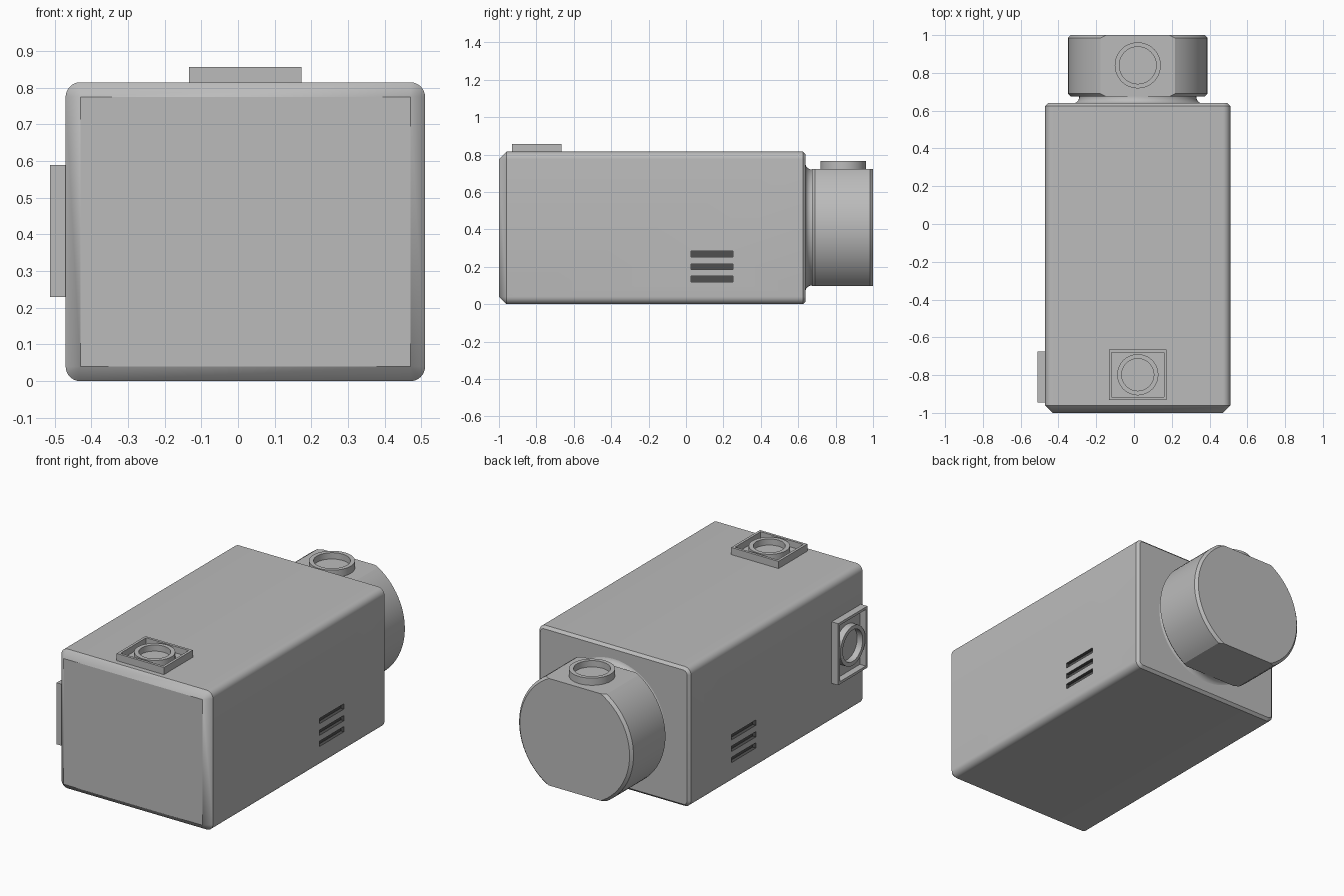
import bpy, bmesh, math
from mathutils import Matrix, Vector

cube = bpy.data.objects.get("Cube")
if cube:
    bpy.data.objects.remove(cube, do_unlink=True)


def material(name, value):
    m = bpy.data.materials.new(name)
    m.use_nodes = True
    colour = (value, value, value, 1)
    m.diffuse_color = colour
    m.node_tree.nodes["Principled BSDF"].inputs["Base Color"].default_value = colour
    return m


GREY = material("housing grey", 0.5)
DARK = material("vent dark grey", 0.08)

# Directions in which a loft can grow from its base point
UP = Matrix.Identity(4)
BACK = Matrix.Rotation(-math.pi / 2, 4, 'X')
SIDE = Matrix.Rotation(-math.pi / 2, 4, 'Y')


def outline(hu, hv, r, n):
    """Rounded rectangle; a circle when r equals both half sizes."""
    pts = []
    for q, (su, sv) in enumerate([(1, 1), (-1, 1), (-1, -1), (1, -1)]):
        for i in range(n + 1):
            a = (q + i / n) * math.pi / 2
            pts.append((su * (hu - r) + r * math.cos(a), sv * (hv - r) + r * math.sin(a)))
    return pts


def loft(name, sections, base, direction, n=12, flat=None):
    """Skin outlines (height, half u, half v, radius) and cap both ends."""
    bm = bmesh.new()
    rings = []
    for h, hu, hv, r in sections:
        rings.append([bm.verts.new((u, v, h)) for u, v in outline(hu, hv, r, n)])
    for a, b in zip(rings, rings[1:]):
        for i in range(len(a)):
            j = (i + 1) % len(a)
            bm.faces.new((a[i], a[j], b[j], b[i]))
    bm.faces.new(rings[0])
    bm.faces.new(rings[-1])
    bmesh.ops.remove_doubles(bm, verts=bm.verts, dist=1e-5)
    # Optional flats sliced off two opposite sides
    if flat:
        for s in (1, -1):
            geom = bm.verts[:] + bm.edges[:] + bm.faces[:]
            bmesh.ops.bisect_plane(bm, geom=geom, plane_co=(0, s * flat, 0),
                                   plane_no=(0, s, 0), clear_outer=True)
            bmesh.ops.holes_fill(bm, edges=[e for e in bm.edges if e.is_boundary])
    bmesh.ops.recalc_face_normals(bm, faces=bm.faces)
    bm.transform(Matrix.Translation(Vector(base)) @ direction)
    mesh = bpy.data.meshes.new(name)
    bm.to_mesh(mesh)
    bm.free()
    mesh.materials.append(GREY)
    ob = bpy.data.objects.new(name, mesh)
    bpy.context.collection.objects.link(ob)
    return ob


def smooth(ob):
    bpy.ops.object.select_all(action='DESELECT')
    ob.select_set(True)
    bpy.context.view_layer.objects.active = ob
    bpy.ops.object.shade_smooth_by_angle(angle=math.radians(30))


def round_lip(name, base, direction, outer, inner, height):
    return loft(name, [(0, outer, outer, outer), (height, outer, outer, outer),
                       (height, inner, inner, inner), (0.006, inner, inner, inner)],
                base, direction)


def socket(name, base, direction, hu, hv, wall, outer, inner):
    """Shallow square tray with a round lip in the middle."""
    hi, floor = 0.042, 0.004
    tray = loft(name + "_tray", [(0, hu, hv, 0), (hi, hu, hv, 0),
                                 (hi, hu - wall, hv - wall, 0),
                                 (floor, hu - wall, hv - wall, 0)], base, direction)
    return [tray, round_lip(name + "_lip", base, direction, outer, inner, hi)]


CX, CZ = 0.02, 0.41
HX, HZ = 0.49, 0.4075

# Main housing: chamfered front, rounded long edges, fine back bevel
housing = loft("housing", [(-1, HX - 0.04, HZ - 0.04, 0), (-0.96, HX, HZ, 0.04),
                           (0.625, HX, HZ, 0.04), (0.64, HX - 0.015, HZ - 0.015, 0.025)],
               (CX, 0, HZ), BACK, n=8)
housing.data.materials.append(DARK)

# Three vent slots sunk into each flank
bm = bmesh.new()
for x in (CX - HX, CX + HX):
    for z in (0.135, 0.2, 0.268):
        bmesh.ops.create_cube(bm, size=1, matrix=Matrix.Translation((x, 0.138, z))
                              @ Matrix.Diagonal((0.04, 0.224, 0.031, 1)))
for f in bm.faces:
    f.material_index = 1
mesh = bpy.data.meshes.new("vent_cutter")
bm.to_mesh(mesh)
bm.free()
mesh.materials.append(GREY)
mesh.materials.append(DARK)
cutter = bpy.data.objects.new("vent_cutter", mesh)
cutter.hide_render = True
bpy.context.collection.objects.link(cutter)
cut = housing.modifiers.new("vents", 'BOOLEAN')
cut.operation, cut.solver, cut.object = 'DIFFERENCE', 'EXACT', cutter
bpy.context.view_layer.objects.active = housing
bpy.ops.object.modifier_apply(modifier=cut.name)
bpy.data.objects.remove(cutter, do_unlink=True)

# Neck with a concave flare against the housing
flare = [(0.035 * (1 - math.cos(a)), 0.345 - 0.035 * math.sin(a))
         for a in (i * math.pi / 12 for i in range(7))]
neck = loft("neck", [(h, r, r, r) for h, r in flare + [(0.06, 0.31)]],
            (CX, 0.638, CZ), BACK, n=16)

# Round end cap with flats above and below
R, C = 0.37, 0.015
cap = loft("end_cap", [(0, R - C, R - C, R - C), (C, R, R, R),
                       (0.325 - C, R, R, R), (0.325, R - C, R - C, R - C)],
           (CX, 0.675, CZ), BACK, n=20, flat=0.313)
cap_lip = round_lip("cap_lip", (CX, 0.84, 0.722), UP, 0.122, 0.098, 0.043)

# Sockets on the roof and on one flank
parts = [housing, neck, cap, cap_lip]
parts += socket("roof_socket", (CX, -0.798, 0.815), UP, 0.153, 0.133, 0.015, 0.109, 0.085)
parts += socket("flank_socket", (CX - HX, -0.81, CZ), SIDE, 0.18, 0.135, 0.015, 0.115, 0.092)
for part in parts:
    smooth(part)
